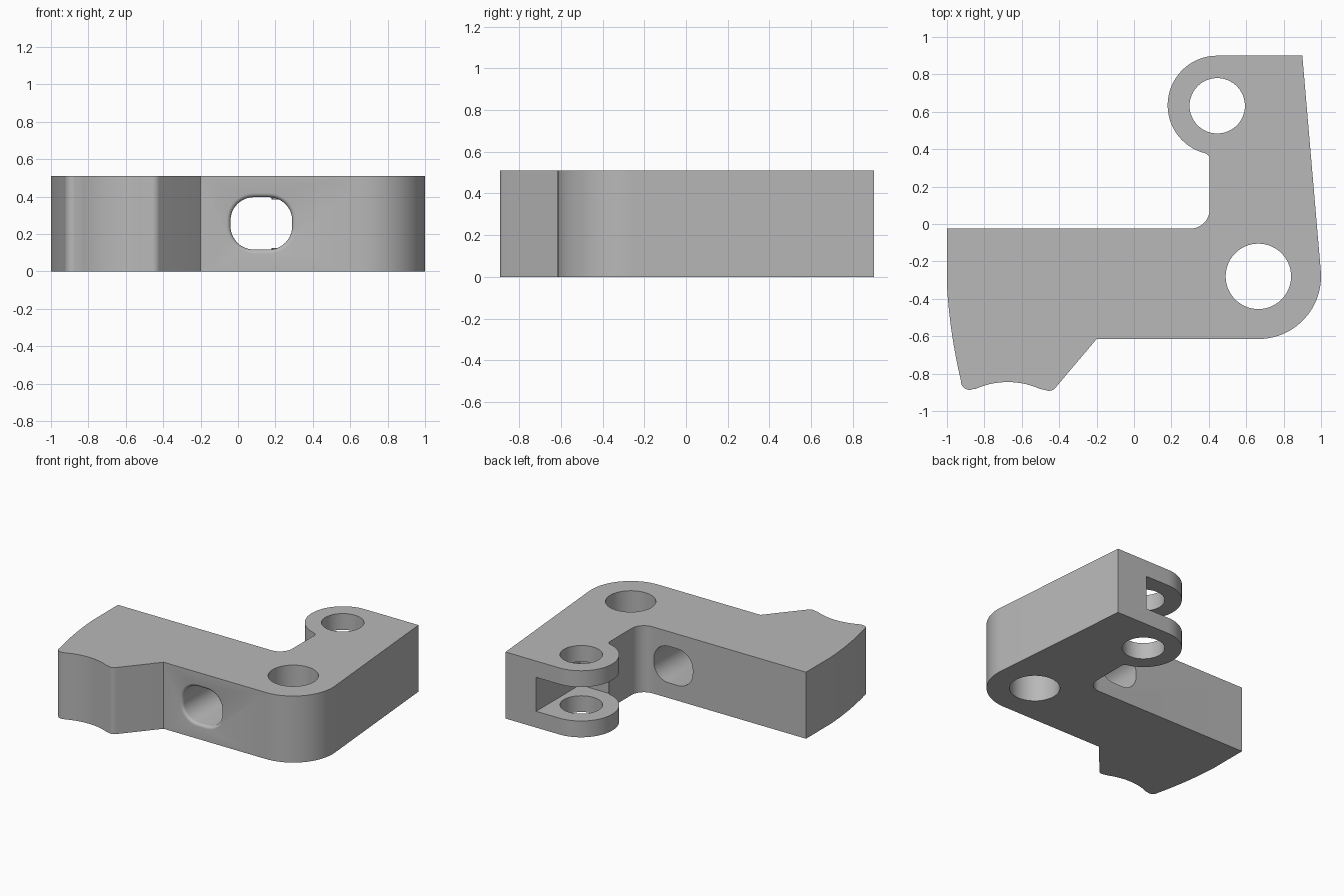
import bpy
import bmesh
from math import cos, sin, radians

cube = bpy.data.objects.get("Cube")
if cube:
    bpy.data.objects.remove(cube)

HEIGHT = 0.51

grey = bpy.data.materials.new("plain_grey")
grey.use_nodes = True
GREY = (0.48, 0.48, 0.48, 1)
grey.diffuse_color = GREY
grey.node_tree.nodes["Principled BSDF"].inputs["Base Color"].default_value = GREY


def arc(cx, cy, r, start, end, steps=12):
    """Points on an arc, angles in degrees."""
    angles = [radians(start + (end - start) * i / steps) for i in range(steps + 1)]
    return [(cx + r * cos(a), cy + r * sin(a)) for a in angles]


def loft(name, rings):
    """Closed solid through matching rings of 3D points."""
    bm = bmesh.new()
    loops = [[bm.verts.new(p) for p in ring] for ring in rings]
    for a, b in zip(loops, loops[1:]):
        for i in range(len(a)):
            j = (i + 1) % len(a)
            bm.faces.new((a[i], a[j], b[j], b[i]))
    bm.faces.new(loops[0][::-1])
    bm.faces.new(loops[-1])
    bmesh.ops.recalc_face_normals(bm, faces=bm.faces[:])
    mesh = bpy.data.meshes.new(name)
    bm.to_mesh(mesh)
    bm.free()
    obj = bpy.data.objects.new(name, mesh)
    bpy.context.collection.objects.link(obj)
    return obj


def extrude(name, outline, low, high):
    return loft(name, [[(x, y, z) for x, y in outline] for z in (low, high)])


def rounded_slot(y, grow):
    """Rounded rectangle in the xz plane, enlarged by grow."""
    half_x, half_z, r = 0.165 + grow, 0.14 + grow, 0.125 + grow
    ring = []
    for sx, sz, start in ((1, 1, 0), (-1, 1, 90), (-1, -1, 180), (1, -1, 270)):
        ring += arc(0.125 + sx * (half_x - r), 0.257 + sz * (half_z - r),
                    r, start, start + 90)
    return [(x, y, z) for x, z in ring]


# Plan outline, starting at the back corner of the long arm
outline = [(-1, -0.025)]
for i in range(9):
    d = 0.51 * i / 8
    outline.append((-1 + 0.058 * d + 0.175 * d * d, -0.33 - d))
outline += arc(-0.88, -0.842, 0.045, 195, 295, 8)      # outer toe
outline += arc(-0.675, -1.27, 0.425, 114, 66, 14)      # hollow between toes
outline += arc(-0.455, -0.847, 0.045, 245, 320, 8)     # inner toe
outline += [(-0.2, -0.615)]
outline += arc(0.665, -0.28, 0.335, -90, 5, 20)        # elbow
outline += [(0.9, 0.9)]
outline += arc(0.445, 0.635, 0.265, 90, 255, 32)       # fork lug
outline += arc(0.37, 0.345, 0.035, 70, 0, 6)           # lug fillet
outline += arc(0.3, 0.08, 0.105, 0, -90, 12)           # inner corner
body = extrude("bracket_body", outline, 0, HEIGHT)
body.data.materials.append(grey)

# Cutters: two pin holes, fork slot, cross bore with a rounded front rim
rim = [rounded_slot(-0.7, 0.022)]
rim += [rounded_slot(-0.615 + 0.022 * sin(radians(a)), 0.022 * (1 - cos(radians(90 - a))))
        for a in (0, 22, 45, 67, 90)]
rim = [rim[0]] + [rounded_slot(-0.615 + 0.022 * (1 - cos(radians(a))),
                               0.022 * (1 - sin(radians(a))))
                  for a in (0, 22, 45, 67, 90)]
rim.append(rounded_slot(0.1, 0))
cutters = [
    extrude("elbow_hole", arc(0.665, -0.28, 0.175, 0, 354, 59), -0.1, 0.6),
    extrude("lug_hole", arc(0.445, 0.632, 0.148, 0, 354, 59), -0.1, 0.6),
    extrude("fork_slot", [(0.1, 0.37), (0.64, 0.37), (0.64, 1), (0.1, 1)], 0.125, 0.385),
    loft("cross_bore", rim),
]

bpy.ops.object.select_all(action="DESELECT")
body.select_set(True)
bpy.context.view_layer.objects.active = body
for cutter in cutters:
    cutter.hide_render = True
    cut = body.modifiers.new(cutter.name, "BOOLEAN")
    cut.operation = "DIFFERENCE"
    cut.solver = "EXACT"
    cut.object = cutter
    bpy.ops.object.modifier_apply(modifier=cut.name)
    bpy.data.objects.remove(cutter)

bpy.ops.object.shade_smooth_by_angle(angle=radians(30))
